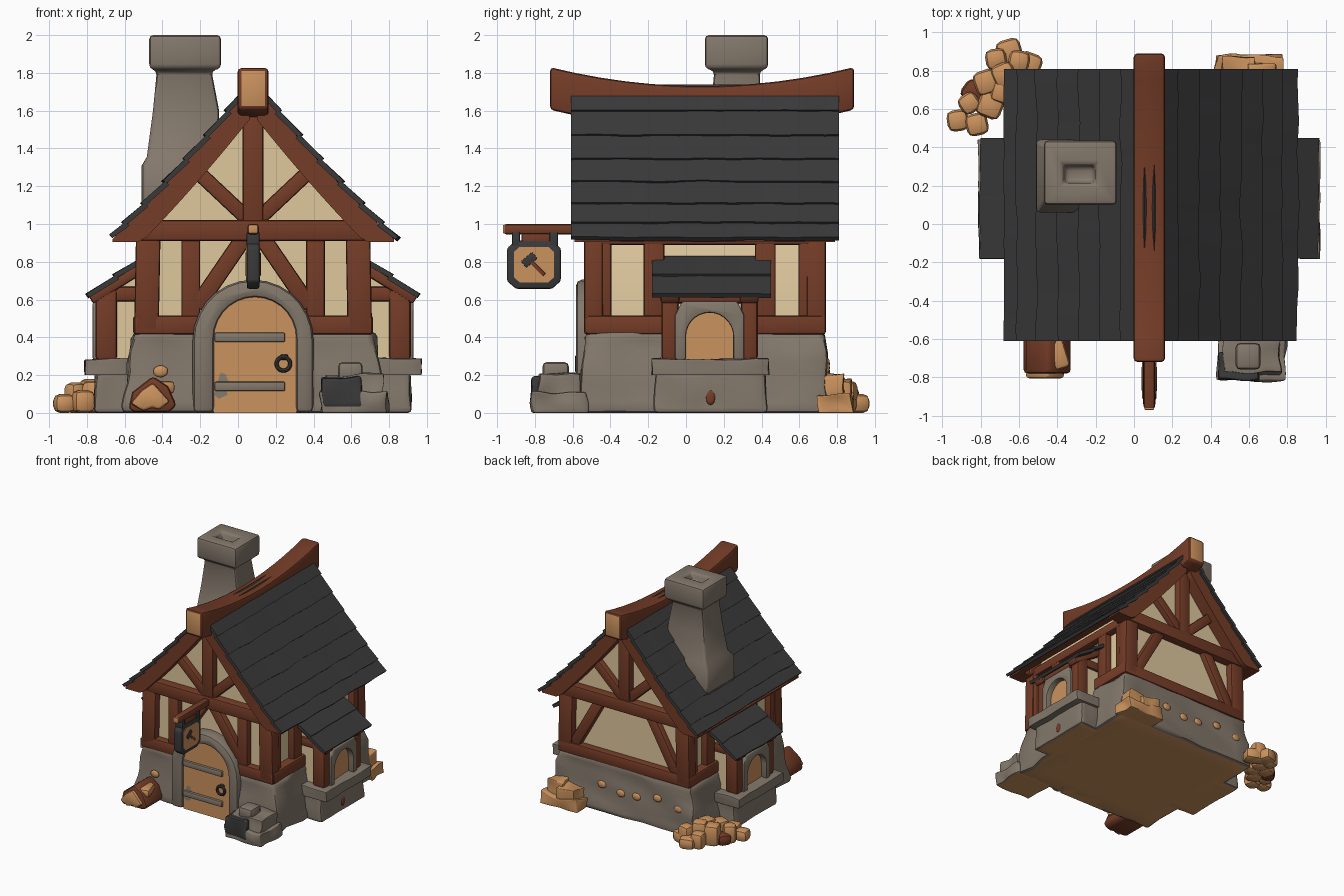
import bpy, bmesh, math, random
from mathutils import Vector, Matrix, noise

if "Cube" in bpy.data.objects:
    bpy.data.objects.remove(bpy.data.objects["Cube"])
random.seed(4)
CX = 0.08  # middle of the house

def material(name, c):
    m = bpy.data.materials.new(name)
    m.diffuse_color = (*c, 1)
    m.use_nodes = True
    m.node_tree.nodes["Principled BSDF"].inputs["Base Color"].default_value = m.diffuse_color
    return m
STONE = material("stone", (0.228, 0.188, 0.148))
BROWN = material("brown_timber", (0.175, 0.045, 0.02))
DARK = material("dark_slate", (0.042, 0.042, 0.043))
CREAM = material("cream_plaster", (0.74, 0.58, 0.34))
TAN = material("tan_wood", (0.6, 0.29, 0.11))

def finish(bm, name, mats, bevel=0.0, rule=None):
    """Recalculate, colour by rule, bevel the sharp edges and make the object."""
    bmesh.ops.recalc_face_normals(bm, faces=bm.faces)
    if rule:
        for f in bm.faces:
            f.material_index = int(rule(f))
    if bevel:
        es = [e for e in bm.edges if len(e.link_faces) == 2 and e.calc_face_angle(0) > 0.7]
        bmesh.ops.bevel(bm, geom=es, offset=bevel, segments=2, profile=0.5, affect='EDGES', clamp_overlap=True)
    me = bpy.data.meshes.new(name)
    bm.to_mesh(me)
    bm.free()
    for m in (mats if isinstance(mats, list) else [mats]):
        me.materials.append(m)
    ob = bpy.data.objects.new(name, me)
    bpy.context.collection.objects.link(ob)
    return ob

def block(name, x, y, z, mat, bevel=0.02, rough=0.0, flare=0.0, turn=0.0):
    """Box between ranges; rough adds lumps, flare widens the foot."""
    bm = bmesh.new()
    bmesh.ops.create_cube(bm, size=1)
    if rough:
        bmesh.ops.subdivide_edges(bm, edges=bm.edges[:], cuts=7, use_grid_fill=True)
    mid = Vector(((x[0]+x[1])/2, (y[0]+y[1])/2, (z[0]+z[1])/2))
    size = Vector((abs(x[1]-x[0]), y[1]-y[0], z[1]-z[0]))
    for v in bm.verts:
        low = 0.5 - v.co.z
        p = Vector((v.co.x*(size.x+2*flare*low), v.co.y*(size.y+flare*low), v.co.z*size.z))
        p = Matrix.Rotation(turn, 3, 'Z') @ p + mid
        if rough:
            d = noise.noise_vector(p*7) * rough
            p += Vector((d.x, d.y, d.z if low < 0.99 else 0))
        v.co = p
    ground = mat is STONE and z[0] == 0
    return finish(bm, name, [mat, TAN] if ground else mat, bevel,
                  (lambda f: f.normal.z < -0.9 and f.calc_center_median().z < 0.01) if ground else None)

def prism(name, pts, axis, a, b, mat, bevel=0.012, rule=None):
    """Profile of (u, z) points pushed along x or y from a to b."""
    bm = bmesh.new()
    put = (lambda u, z, t: (u, t, z)) if axis == 'y' else (lambda u, z, t: (t, u, z))
    A = [bm.verts.new(put(u, z, a)) for u, z in pts]
    B = [bm.verts.new(put(u, z, b)) for u, z in pts]
    bm.faces.new(A)
    bm.faces.new(B)
    for i in range(len(pts)):
        j = (i+1) % len(pts)
        bm.faces.new((A[i], A[j], B[j], B[i]))
    return finish(bm, name, mat, bevel, rule)

def beam(name, p, q, width, depth, normal, mat=BROWN):
    """Timber from p to q lying flat in the wall with the given normal."""
    p, q, n = Vector(p), Vector(q), Vector(normal)
    ax = (q-p).normalized()
    M = Matrix((ax, n.cross(ax), n)).transposed().to_4x4()
    M.translation = (p+q)/2
    bm = bmesh.new()
    bmesh.ops.create_cube(bm, size=1, matrix=M @ Matrix.Diagonal(((q-p).length, width, depth, 1)))
    return finish(bm, name, mat, 0.014)

def arch(c, r, spring, z0, n=14):
    return ([(c+r, z0)] + [(c+r*math.cos(math.pi*i/n), spring+r*math.sin(math.pi*i/n))
                           for i in range(n+1)] + [(c-r, z0)])

def blob(name, p, s, mat):
    bm = bmesh.new()
    bmesh.ops.create_icosphere(bm, subdivisions=2, radius=1, matrix=Matrix.Translation(p) @ Matrix.Diagonal((*s, 1)))
    return finish(bm, name, mat)

def roof_z(d):
    return 1.78 - 1.26*d + 0.2*d*d

def courses(name, s, pts, y0, y1, n=20):
    """Overlapping slate rows following (distance, z) points from top to eave."""
    bm = bmesh.new()
    for k in range(len(pts)-1):
        a, b = Vector(pts[k]), Vector(pts[k+1])
        t = (b-a).normalized()
        nr = Vector((-t.y, t.x))
        rows = []
        for j in range(n+1):
            y = y0 + (y1-y0)*j/n
            w = noise.noise(Vector((y*5, k*3.1, s))) * 0.012
            lift = 0.006 + w*0.5
            sec = [a - nr*0.006, b + t*(0.01+w) + nr*lift, b + t*(0.01+w) - nr*0.02, a - nr*0.035]
            rows.append([bm.verts.new((CX+s*c.x, y, c.y)) for c in sec])
        for r0, r1 in zip(rows, rows[1:]):
            for i in range(4):
                bm.faces.new((r0[i], r0[(i+1) % 4], r1[(i+1) % 4], r1[i]))
        bm.faces.new(rows[0])
        bm.faces.new(rows[-1])
    return finish(bm, name, DARK)

def band(s, o1, o2, d0=0.03, d1=0.745):
    """Strip under the roof curve between two depths, cut level at the eave."""
    ds = [d0 + (d1-d0)*i/16 for i in range(17)]
    k = lambda d, o: (CX+s*d, max(roof_z(d)-o*1.5, .905 + .0005*(d1-d)))
    return [k(d, o1) for d in ds] + [k(d, o2) for d in reversed(ds)]

# Stone footing and plaster walls
block("stone_base", (CX-.635, CX+.635), (-.53, .73), (0, .43), STONE, .03, .03, .06)
wall = [(CX+.56, .4), (CX+.56, .98)] + [(CX+d/100, roof_z(abs(d)/100)-.1) for d in range(50, -51, -10)]
prism("plaster_walls", wall + [(CX-.56, .98), (CX-.56, .4)], 'y', -.48, .68, CREAM, 0)

# Gable timbers, front and back
for end, y, n in (("front", -.49, -1), ("back", .69, 1)):
    def tim(part, a, b, w=.1, d=.08):
        beam(end+"_"+part, (CX+a[0], y, a[1]), (CX+b[0], y, b[1]), w, d, (0, n, 0))
    tim("tie_beam", (-.64, .965), (.64, .965), .11, .12)
    tim("king_post", (0, .95), (0, 1.64), .11, .1)
    for s, side in ((-1, "left"), (1, "right")):
        tim(side+"_gable_brace", (0, 1.0), (s*.33, 1.31), .08)
        tim(side+"_corner_post", (s*.565, .43), (s*.555, .95), .13, .1)
        if n < 0:
            tim(side+"_sill", (s*.63, .465), (s*.28, .465), .1, .1)
            tim(side+"_inner_post", (s*.33, .45), (s*.33, .93), .1)
            tim(side+"_wall_brace", (s*.04, .94), (s*.3, .56), .09)
        else:
            tim(side+"_wall_brace", (s*.24, .94), (s*.5, .48), .09)
    if n > 0:
        tim("sill", (-.63, .465), (.63, .465), .1, .1)

# Roof: slate rows, brown soffit and bargeboards
for s, side in ((-1, "left"), (1, "right")):
    rows = [(d, roof_z(d)) for d in (.03, .14, .25, .36, .47, .58, .68, .765 if s > 0 else .75)]
    courses(side+"_roof_slates", s, rows, -.61, .81)
    prism(side+"_soffit", band(s, .025, .06), 'y', -.58, .78, BROWN, 0)
    for end, a, b in (("front", -.59, -.46), ("back", .66, .79)):
        prism(f"{side}_{end}_bargeboard", band(s, .022, .135, .02, .745), 'y', a, b, BROWN, 0)

# Sagging ridge beam with pale cut ends
ys = [-.72 + 1.61*i/12 for i in range(13)]
sag = lambda y: 1.73 + .1*((y-.085)/.805)**2
prism("ridge_beam", [(y, sag(y)) for y in ys] + [(y, sag(y)-.225) for y in reversed(ys)], 'x',
      CX-.082, CX+.082, [BROWN, TAN], .02, lambda f: abs(f.normal.y) > .9)

# Chimney: stacked rectangles ending in a sunken flue
sections = [(1.04, -.51, -.12, .06, .44), (1.31, -.51, -.11, .06, .44), (1.36, -.48, -.105, .1, .42),
            (1.6, -.45, -.1, .13, .4), (1.81, -.43, -.14, .15, .39), (1.825, -.47, -.09, .1, .435),
            (2.0, -.47, -.09, .1, .435), (2.0, -.37, -.2, .21, .31), (1.93, -.36, -.21, .22, .3)]
bm = bmesh.new()
rings = [[bm.verts.new(p) for p in ((a, c, z), (b, c, z), (b, d, z), (a, d, z))] for z, a, b, c, d in sections]
for r0, r1 in zip(rings, rings[1:]):
    for i in range(4):
        bm.faces.new((r0[i], r0[(i+1) % 4], r1[(i+1) % 4], r1[i]))
bm.faces.new(rings[0])
bm.faces.new(rings[-1])
finish(bm, "chimney", STONE, .032)

# Side walls and window bays
for s, side in ((-1, "left"), (1, "right")):
    X = lambda d: CX + s*d
    for i, y in enumerate((-.45, -.17, .42, .65)):
        beam(f"{side}_wall_post_{i}", (X(.575), y, .43), (X(.575), y, .93), .11, .08, (1, 0, 0))
    beam(side+"_wall_sill", (X(.585), -.53, .465), (X(.585), .73, .465), .1, .1, (1, 0, 0))
    beam(side+"_wall_plate", (X(.575), -.53, .93), (X(.575), .73, .93), .08, .09, (1, 0, 0))
    block(side+"_bay_base", (X(.5), X(.83)), (-.16, .42), (0, .22), STONE, .02, .012, .01)
    block(side+"_bay_ledge", (X(.5), X(.89)), (-.18, .44), (.2, .285), STONE, .03, .012)
    prism(side+"_bay_plaster", [(X(.5), .27), (X(.79), .27), (X(.79), .63), (X(.5), .8)], 'y', -.1, .35, CREAM, 0)
    for end, y in (("front", -.085), ("back", .335)):
        block(f"{side}_bay_{end}_post", (X(.72), X(.835)), (y-.045, y+.045), (.28, .66), BROWN)
        block(f"{side}_bay_{end}_rail", (X(.55), X(.83)), (y-.035, y+.035), (.59, .67), BROWN)
        beam(f"{side}_bay_{end}_rafter", (X(.56), y, .785), (X(.86), y, .6), .055, .1, (0, 1, 0))
    block(side+"_bay_header", (X(.74), X(.84)), (-.13, .38), (.58, .65), BROWN)
    prism(side+"_window_pane", arch(.125, .13, .41, .28), 'x', X(.7), X(.80), TAN, 0)
    frame = [(.308, .28), (.308, .52), (.27, .59), (-.02, .59), (-.058, .52), (-.058, .28)]
    prism(side+"_window_surround", frame + arch(.125, .125, .405, .28)[::-1], 'x', X(.74), X(.85), STONE)
    courses(side+"_bay_slates", s, [(.58, .835), (.73, .735), (.872, .632)], -.18, .45, 10)
blob("bay_base_brown_spot", (CX+.832, .13, .08), (.01, .025, .04), BROWN)

# Door with surround, straps and ring
prism("door", arch(CX+.01, .22, .395, 0), 'y', -.56, -.45, TAN, 0)
prism("door_surround", arch(CX, .32, .385, 0) + arch(CX+.01, .215, .395, 0)[::-1], 'y', -.582, -.44, STONE, .03)
for i, z in enumerate((.14, .4)):
    block(f"door_strap_{i}", (-.125, .25), (-.58, -.55), (z-.025, z+.025), STONE, .01)
bpy.ops.mesh.primitive_torus_add(location=(.24, -.577, .26), rotation=(math.pi/2, 0, 0), major_radius=.036,
                                 minor_radius=.011, major_segments=20, minor_segments=8)
bpy.context.object.name = "door_ring"
bpy.context.object.data.materials.append(DARK)
block("door_ring_mount", (.225, .265), (-.582, -.55), (.28, .31), DARK, .008)

# Hanging sign with a plain hammer relief
block("sign_arm", (.05, .11), (-.965, -.5), (.945, 1.0), BROWN, .015)
block("sign_arm_tip", (.055, .105), (-.97, -.955), (.95, .995), TAN, .005)
block("sign_hanger", (.052, .108), (-.87, -.72), (.89, .95), BROWN, .01)
for i, y in enumerate((-.9, -.7)):
    block(f"sign_strap_{i}", (.046, .114), (y-.022, y+.022), (.88, .96), DARK, .008)
octagon = lambda h, c: [(-.805+a*h, .785+b*h*.9) for a, b in
                        ((1, c), (c, 1), (-c, 1), (-1, c), (-1, -c), (-c, -1), (c, -1), (1, -c))]
prism("sign_board", octagon(.142, .68), 'x', .047, .113, DARK, .01)
prism("sign_panel", octagon(.105, .72), 'x', .043, .117, TAN, 0)
for s, side in ((-1, "left"), (1, "right")):
    x = CX + s*.036
    beam(side+"_sign_hammer_handle", (x, -.82, .8), (x, -.75, .73), .022, .009, (1, 0, 0))
    beam(side+"_sign_hammer_head", (x, -.86, .785), (x, -.80, .835), .045, .01, (1, 0, 0), DARK)

# Heaps around the house
prism("front_log_heap", [(-.58, .02), (-.56, .11), (-.45, .195), (-.37, .14), (-.325, .04), (-.36, .005), (-.55, .005)],
      'y', -.78, -.54, BROWN, .02)
prism("front_log_ends", [(-.57, .05), (-.51, .12), (-.45, .16), (-.36, .06), (-.42, .015), (-.45, .03), (-.5, .01)],
      'y', -.805, -.76, TAN, .015)
block("front_log_lump", (-.45, -.35), (-.76, -.6), (.1, .17), TAN, .025, turn=.3)
block("front_stone_step_low", (.43, .79), (-.81, -.52), (0, .11), STONE, .03, .025)
block("front_stone_step_mid", (.47, .76), (-.78, -.55), (.08, .2), STONE, .03, .025)
block("front_stone_step_top", (.53, .66), (-.76, -.62), (.17, .27), STONE, .025)
block("front_slate_patch", (.44, .65), (-.815, -.68), (.03, .19), DARK, .03, .02)
spots = [(-.92, .54, .1), (-.82, .52, .12), (-.86, .63, .16), (-.75, .62, .17), (-.77, .74, .18), (-.68, .78, .2),
         (-.72, .86, .14), (-.6, .85, .17), (-.55, .83, .1), (-.65, .9, .1), (-.84, .69, .1), (-.68, .69, .19)]
for i, (x, y, h) in enumerate(spots):
    r = random.uniform(.052, .068)
    block(f"corner_rock_{i}", (x-r, x+r), (y-r, y+r), (0, h), BROWN if i == 10 else TAN, .035,
          turn=random.uniform(0, 1.5))
block("back_rock_low", (.43, .78), (.7, .88), (0, .1), TAN, .035, .03)
block("back_rock_mid", (.46, .64), (.7, .87), (.06, .17), TAN, .035, .02)
block("back_rock_top", (.6, .74), (.7, .84), (.06, .2), TAN, .035, .02)

# Tan stones showing in the footing
for i, (x, y, z) in enumerate([(.36, -.55, .24), (-.41, -.55, .22), (-.45, .748, .22), (-.25, .748, .26),
                               (-.05, .748, .22), (.1, .748, .21), (.28, .748, .24)]):
    blob(f"footing_spot_{i}", (x, y, z), (.04, .014, .032), TAN)

# Smooth shading with crisp corners
bpy.ops.object.select_all(action='SELECT')
bpy.context.view_layer.objects.active = bpy.data.objects["stone_base"]
bpy.ops.object.shade_smooth_by_angle(angle=math.radians(42))
